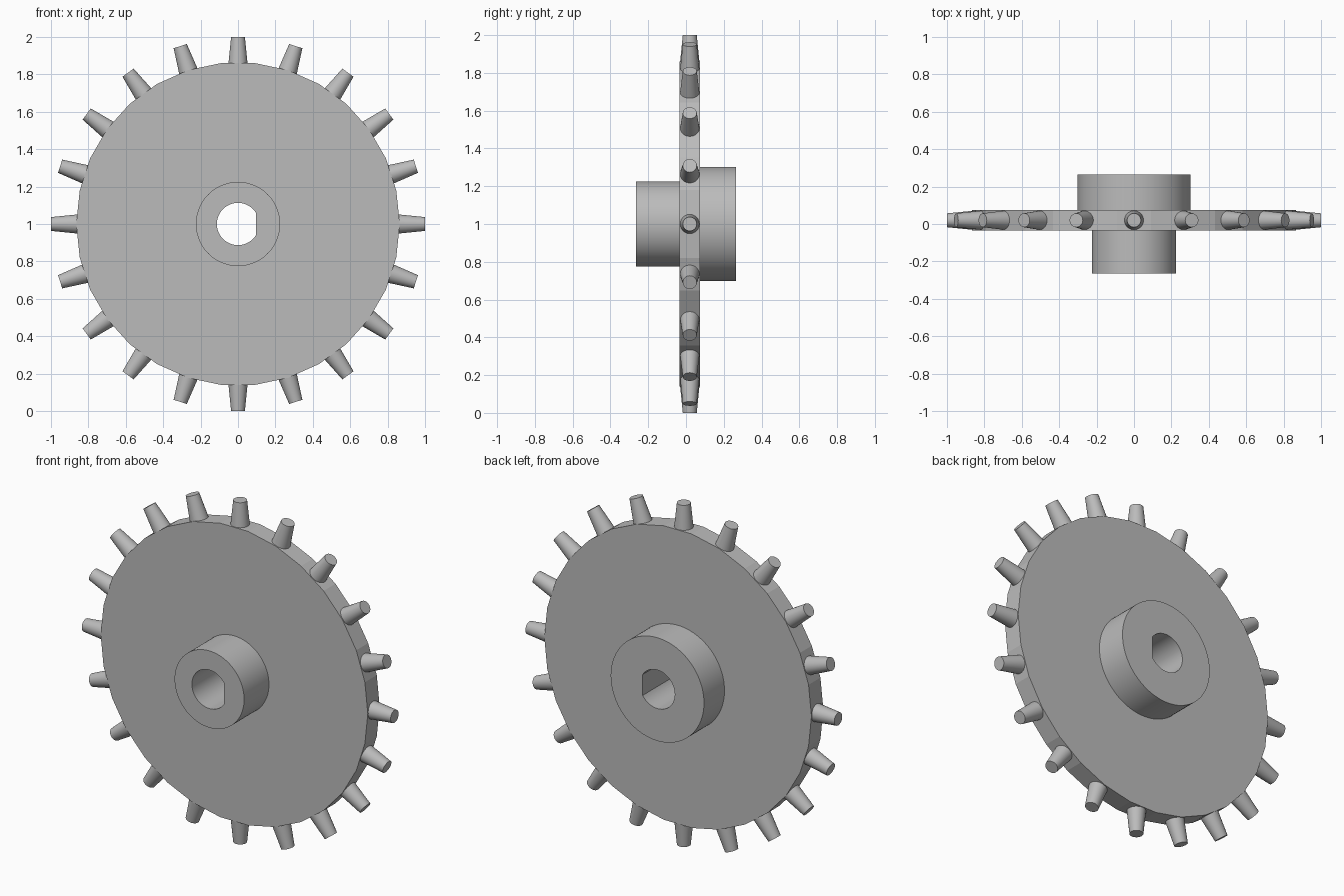
import bpy
import bmesh
from math import pi, sin, cos, acos, radians

cube = bpy.data.objects.get("Cube")
if cube:
    bpy.data.objects.remove(cube, do_unlink=True)

# Single plain grey
grey = bpy.data.materials.new("plain grey")
grey.diffuse_color = (0.5, 0.5, 0.5, 1)
grey.use_nodes = True
grey.node_tree.nodes["Principled BSDF"].inputs["Base Color"].default_value = (0.5, 0.5, 0.5, 1)

CENTRE_Z = 1.0
BORE_RADIUS, BORE_FLAT = 0.113, 0.095
DISC_FRONT, DISC_BACK = -0.035, 0.075
PEG_COUNT = 20


def finish(obj, name, smooth=True):
    obj.name = name
    obj.data.materials.clear()
    obj.data.materials.append(grey)
    if smooth:
        bpy.ops.object.shade_smooth_by_angle(angle=radians(30))


def make_bore_cutter():
    """D-shaped prism along y."""
    bm = bmesh.new()
    start = acos(BORE_FLAT / BORE_RADIUS)
    steps = 48
    angles = [start + (2 * pi - 2 * start) * i / steps for i in range(steps + 1)]
    verts = [bm.verts.new((BORE_RADIUS * cos(a), -0.5, CENTRE_Z + BORE_RADIUS * sin(a)))
             for a in angles]
    face = bm.faces.new(verts)
    ext = bmesh.ops.extrude_face_region(bm, geom=[face])
    moved = [g for g in ext["geom"] if isinstance(g, bmesh.types.BMVert)]
    bmesh.ops.translate(bm, verts=moved, vec=(0, 1, 0))
    bmesh.ops.recalc_face_normals(bm, faces=bm.faces)
    mesh = bpy.data.meshes.new("bore_cutter")
    bm.to_mesh(mesh)
    bm.free()
    obj = bpy.data.objects.new("bore_cutter", mesh)
    bpy.context.collection.objects.link(obj)
    obj.hide_render = True
    return obj


def bored_cylinder(name, radius, y0, y1, sides, cutter, smooth):
    """Cylinder along y with the D bore cut through it."""
    bpy.ops.mesh.primitive_cylinder_add(
        vertices=sides, radius=radius, depth=y1 - y0,
        location=(0, (y0 + y1) / 2, CENTRE_Z), rotation=(pi / 2, pi / 2, 0))
    obj = bpy.context.object
    mod = obj.modifiers.new("bore", "BOOLEAN")
    mod.operation = "DIFFERENCE"
    mod.solver = "EXACT"
    mod.object = cutter
    bpy.ops.object.modifier_apply(modifier=mod.name)
    finish(obj, name, smooth)


# Disc and the two hubs
cutter = make_bore_cutter()
bored_cylinder("wheel_disc", 0.865, DISC_FRONT, DISC_BACK, 30, cutter, False)
bored_cylinder("front_hub", 0.225, -0.265, DISC_FRONT, 96, cutter, True)
bored_cylinder("back_hub", 0.302, DISC_BACK, 0.265, 96, cutter, True)
bpy.data.objects.remove(cutter, do_unlink=True)

# Tapered pegs around the rim
inner, outer = 0.82, 1.0
mid = (inner + outer) / 2
for i in range(PEG_COUNT):
    a = 2 * pi * i / PEG_COUNT
    bpy.ops.mesh.primitive_cone_add(
        vertices=32, radius1=0.055, radius2=0.037, depth=outer - inner,
        location=(mid * sin(a), (DISC_FRONT + DISC_BACK) / 2, CENTRE_Z + mid * cos(a)),
        rotation=(0, a, 0))
    finish(bpy.context.object, f"peg_{i + 1}")
